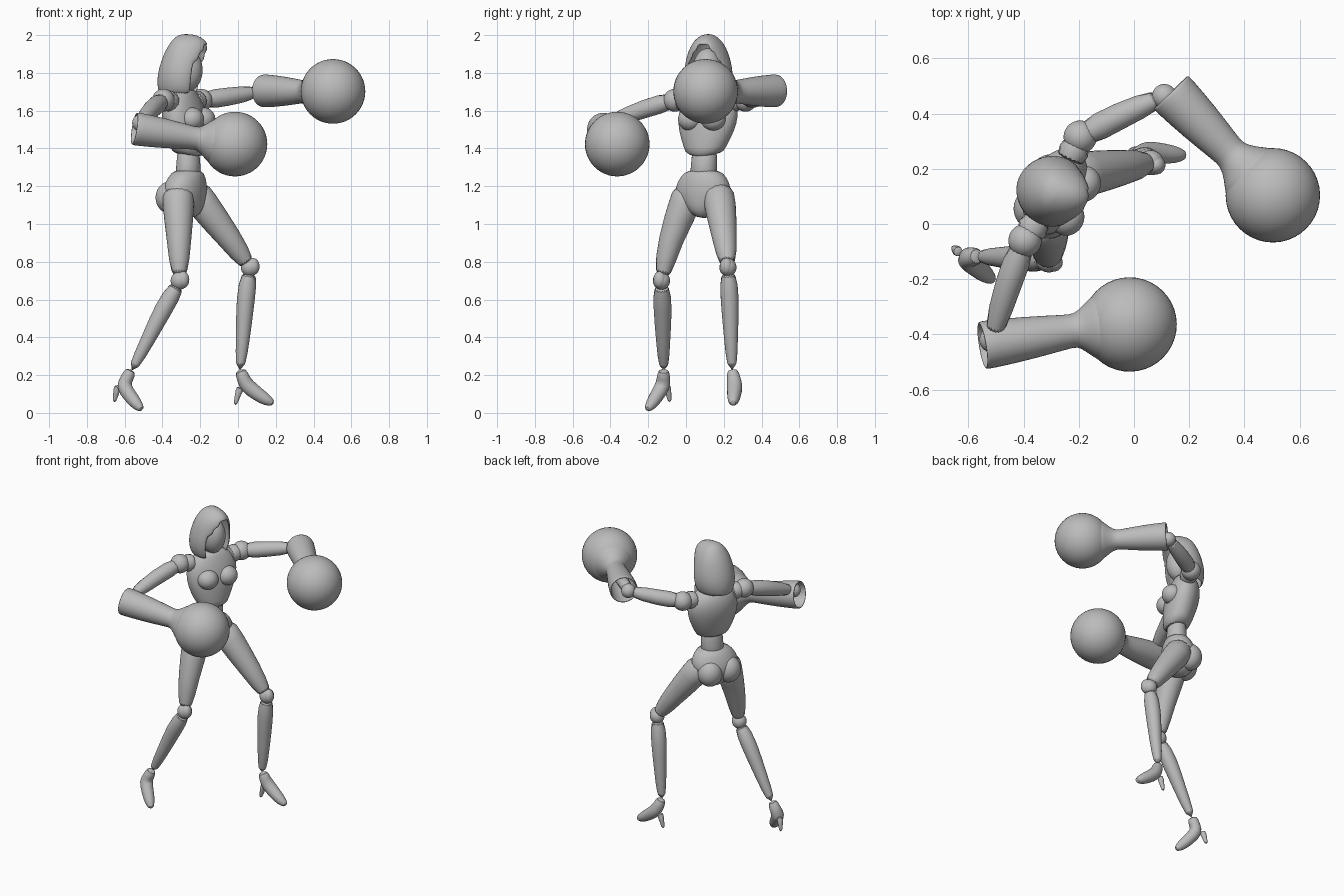
import bpy, bmesh
from math import sin, cos, pi, radians
from mathutils import Vector as V

cube = bpy.data.objects.get("Cube")
if cube:
    bpy.data.objects.remove(cube)

grey = bpy.data.materials.new("plain_grey")
grey.use_nodes = True
grey.diffuse_color = (0.5, 0.5, 0.5, 1)
grey.node_tree.nodes["Principled BSDF"].inputs["Base Color"].default_value = (0.5, 0.5, 0.5, 1)

UP = V((0, 0, 1))
FWD = V((0.9, -0.44, 0)).normalized()      # body facing direction
SIDE = UP.cross(FWD)                       # body's own left
made = []


def finish(name, bm, subdiv=1, shell=0):
    bmesh.ops.recalc_face_normals(bm, faces=bm.faces)
    mesh = bpy.data.meshes.new(name)
    bm.to_mesh(mesh)
    bm.free()
    mesh.materials.append(grey)
    ob = bpy.data.objects.new(name, mesh)
    bpy.context.collection.objects.link(ob)
    if shell:
        mod = ob.modifiers.new("shell", 'SOLIDIFY')
        mod.thickness = shell
        mod.offset = 0
    if subdiv:
        ob.modifiers.new("smooth", 'SUBSURF').levels = subdiv
        ob.modifiers["smooth"].render_levels = subdiv
    made.append(ob)
    return ob


def loft(rings, cap_start=True, cap_end=True):
    """Skin a list of equally long closed rings of points."""
    bm = bmesh.new()
    loops = [[bm.verts.new(p) for p in r] for r in rings]
    n = len(loops[0])
    for a, b in zip(loops, loops[1:]):
        for i in range(n):
            j = (i + 1) % n
            bm.faces.new((a[i], a[j], b[j], b[i]))
    if cap_start:
        bm.faces.new(loops[0])
    if cap_end:
        bm.faces.new(loops[-1])
    return bm


def limb(name, path, radii, ref, sides=16, open_start=False, shell=0):
    """Round tube along a path with a radius at each point."""
    pts = [V(p) for p in path]
    rings = []
    for i, (p, r) in enumerate(zip(pts, radii)):
        t = (pts[min(i + 1, len(pts) - 1)] - pts[max(i - 1, 0)]).normalized()
        a = (ref - t * ref.dot(t)).normalized()
        b = t.cross(a)
        rings.append([p + (a * cos(k * 2 * pi / sides) + b * sin(k * 2 * pi / sides)) * r
                      for k in range(sides)])
    return finish(name, loft(rings, not open_start, not open_start), 1, shell)


def body_rings(rows, fwd, sides=24):
    """Level rings: z, centre x, centre y, half width, front depth, back depth."""
    side = UP.cross(fwd)
    rings = []
    for z, cx, cy, w, front, back in rows:
        ring = []
        for k in range(sides):
            t = (k + 0.5) * 2 * pi / sides
            depth = front if cos(t) > 0 else back
            ring.append(V((cx, cy, z)) + fwd * cos(t) * depth + side * sin(t) * w)
        rings.append(ring)
    return rings


def ball(name, centre, size, fwd=FWD):
    """Ellipsoid with radii along forward, side and up."""
    bm = bmesh.new()
    bmesh.ops.create_uvsphere(bm, u_segments=40, v_segments=24, radius=1)
    side = UP.cross(fwd)
    for v in bm.verts:
        c = v.co.copy()
        v.co = V(centre) + fwd * c.x * size[0] + side * c.y * size[1] + UP * c.z * size[2]
    return finish(name, bm, 0)


# Torso: rib cage with overhanging corset rim, waist, pelvis, neck
ribs = body_rings([(1.37, -.265, .097, .098, .085, .07), (1.40, -.268, .1, .115, .09, .08),
                   (1.49, -.275, .108, .158, .10, .105), (1.57, -.28, .117, .172, .10, .115),
                   (1.64, -.285, .122, .160, .085, .105), (1.69, -.285, .122, .115, .06, .08),
                   (1.72, -.285, .122, .055, .045, .05)], FWD)
for p in ribs[0]:                          # rim dips to a point at the front
    p.z -= 0.025 * max(0, (p - V((-.265, .097, p.z))).dot(FWD)) / .085
finish("rib_cage", loft(ribs))
finish("waist", loft(body_rings([(1.22, -.27, .092, .085, .075, .075), (1.31, -.262, .095, .066, .062, .058),
                                 (1.42, -.265, .1, .075, .06, .06)], FWD)))
finish("pelvis", loft(body_rings([(1.29, -.265, .093, .088, .072, .07), (1.25, -.27, .092, .13, .09, .09),
                                  (1.19, -.278, .09, .162, .105, .115), (1.13, -.278, .09, .145, .10, .115),
                                  (1.07, -.272, .092, .085, .085, .09), (1.03, -.265, .095, .03, .045, .05)], FWD)))
limb("neck", [(-.285, .12, 1.66), (-.28, .117, 1.80)], [.052, .045], FWD)
for s, tag in ((1, "left"), (-1, "right")):
    ball(tag + "_bust", V((-.28, .117, 1.555)) + FWD * .075 + SIDE * s * .068, (.062, .066, .062))
    ball(tag + "_buttock", V((-.278, .09, 1.14)) - FWD * .06 + SIDE * s * .065, (.075, .078, .085))

# Hood with a pointed front opening, and the face inside it
HEAD = V((.975, -.22, 0)).normalized()
hood = loft(body_rings([(1.69, -.29, .118, .10, .09, .125), (1.74, -.29, .118, .122, .10, .135),
                        (1.80, -.29, .118, .126, .112, .130), (1.86, -.29, .118, .115, .122, .112),
                        (1.91, -.29, .118, .100, .130, .092), (1.95, -.29, .118, .080, .130, .068),
                        (1.985, -.29, .118, .050, .100, .042), (2.0, -.28, .118, .015, .03, .015)], HEAD),
            cap_start=False)
opening = []
for f in hood.faces:
    c = f.calc_center_median()
    d = V((c.x + .29, c.y - .118, 0))
    limit = 50 if c.z < 1.86 else 33 if c.z < 1.9 else 18
    if c.z < 1.94 and d.length > .04 and d.angle(HEAD) < radians(limit):
        opening.append(f)
bmesh.ops.delete(hood, geom=opening, context='FACES')
finish("hood", hood, 1, .012)
ball("face", (-.272, .114, 1.815), (.085, .078, .115), HEAD)

# Arms: shoulder ball, upper arm, elbow, flared cuff and round glove
arms = {
    "left": ([(-.195, .315, 1.655), (-.06, .39, 1.672), (.11, .462, 1.70)],
             (.133, .478, 1.705), (.355, .25, 1.70), (.503, .104, 1.702)),
    "right": ([(-.395, -.06, 1.655), (-.455, -.21, 1.615), (-.515, -.42, 1.535)],
              (-.55, -.44, 1.505), (-.21, -.385, 1.452), (-.016, -.364, 1.423)),
}
for tag, (path, cuff, wrist, hand) in arms.items():
    cuff, wrist, hand = V(cuff), V(wrist), V(hand)
    root = V((-.285, .12, 1.64))
    limb(tag + "_shoulder", [root.lerp(V(path[0]), .5), V(path[0])], [.065, .055], UP)
    ball(tag + "_shoulder_ball", path[0], (.06, .06, .06))
    limb(tag + "_upper_arm", path, [.054, .05, .04], UP)
    ball(tag + "_elbow", path[-1], (.045, .045, .045))
    limb(tag + "_forearm", [path[-1], wrist], [.048, .04], UP)
    out = (wrist - hand).normalized()
    limb(tag + "_cuff",
         [cuff, cuff.lerp(wrist, .06), cuff.lerp(wrist, .45), cuff.lerp(wrist, .9),
          wrist, hand + out * .165, hand + out * .115],
         [.083, .084, .076, .058, .055, .078, .122], UP, 20, True, .01)
    ball(tag + "_glove", hand, (.171, .171, .171))

# Legs: thigh, knee, shin, high heeled shoe
legs = {
    "left": ([(-.24, .168, 1.19), (-.20, .178, 1.12), (-.04, .205, .92), (.062, .222, .77)],
             (.01, .245, .22), (-.015, .265, .04), (.19, .248, .048)),
    "right": ([(-.318, .015, 1.19), (-.316, .002, 1.12), (-.312, -.085, .92), (-.31, -.13, .70)],
              (-.565, -.117, .22), (-.655, -.085, .055), (-.507, -.208, .015)),
}
for tag, (path, ankle, heel, toe) in legs.items():
    knee, ankle, heel, toe = V(path[-1]), V(ankle), V(heel), V(toe)
    limb(tag + "_thigh", path, [.082, .09, .066, .046], FWD)
    ball(tag + "_knee", knee, (.047, .045, .048))
    ball(tag + "_kneecap", knee + FWD * .02 + UP * .005, (.034, .034, .045))
    calf = knee.lerp(ankle, .3) - FWD * .008
    limb(tag + "_shin", [knee - UP * .012, calf, knee.lerp(ankle, .65), ankle],
         [.045, .052, .038, .028], FWD)
    across = UP.cross(toe - heel).normalized()
    sole = lambda t, lift: heel.lerp(toe, t) + UP * lift
    limb(tag + "_shoe", [ankle + UP * .012, ankle.lerp(sole(.3, .1), .5), sole(.3, .1),
                         sole(.6, .052), sole(.82, .02), toe],
         [.031, .036, .043, .038, .032, .015], across)
    limb(tag + "_heel", [sole(.14, .1), sole(.06, .05), heel], [.026, .015, .011], across, 10)

# Smooth shading with crisp edges
bpy.ops.object.select_all(action='DESELECT')
for ob in made:
    ob.select_set(True)
bpy.context.view_layer.objects.active = made[0]
bpy.ops.object.shade_smooth_by_angle(angle=radians(40))
